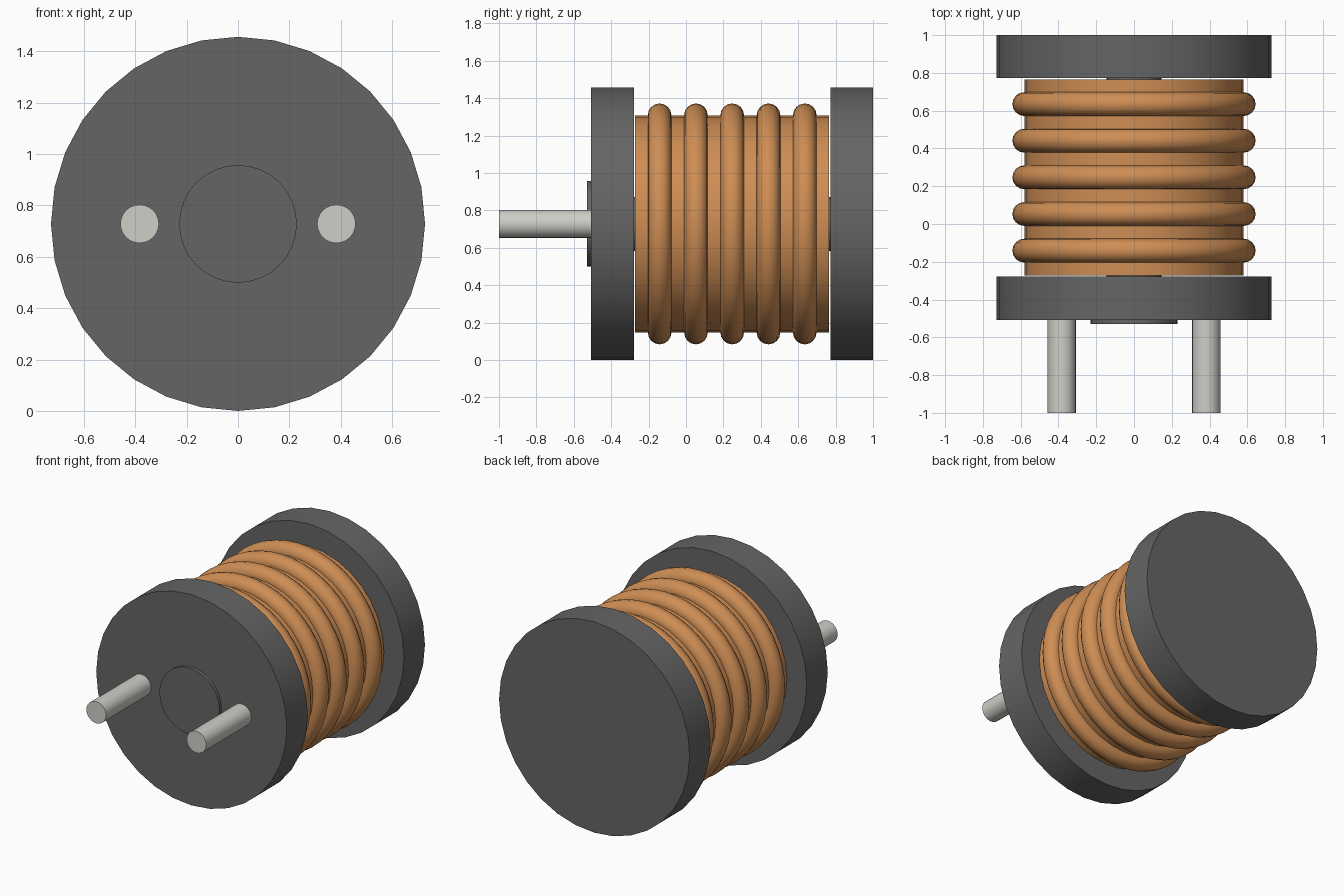
import bpy, math

if "Cube" in bpy.data.objects:
    bpy.data.objects.remove(bpy.data.objects["Cube"])

AXIS_Z = 0.728  # height of the coil axis, which runs along y


def material(name, rgb):
    m = bpy.data.materials.new(name)
    m.diffuse_color = (*rgb, 1)
    m.use_nodes = True
    m.node_tree.nodes["Principled BSDF"].inputs["Base Color"].default_value = m.diffuse_color
    return m


DARK = material("dark_ferrite", (0.13, 0.13, 0.13))
COPPER = material("copper", (0.62, 0.27, 0.09))
TIN = material("tinned_metal", (0.62, 0.62, 0.58))


def finish(name, mat):
    ob = bpy.context.object
    ob.name = ob.data.name = name
    ob.data.materials.append(mat)
    bpy.ops.object.shade_smooth_by_angle(angle=math.radians(35))


def disc(name, mat, radius, y0, y1, x=0.0, sides=32):
    bpy.ops.mesh.primitive_cylinder_add(
        vertices=sides, radius=radius, depth=y1 - y0,
        location=(x, (y0 + y1) / 2, AXIS_Z), rotation=(math.pi / 2, 0, 0))
    finish(name, mat)


# Bobbin: two flanges, a slim core and the boss at the front
disc("front_flange", DARK, 0.728, -0.507, -0.278)
disc("back_flange", DARK, 0.728, 0.772, 1.0)
disc("core", DARK, 0.145, -0.4, 0.9)
disc("front_boss", DARK, 0.229, -0.53, -0.45)

# Winding body with raised wire turns
disc("winding_body", COPPER, 0.58, -0.272, 0.764)
for i in range(5):
    bpy.ops.mesh.primitive_torus_add(
        major_radius=0.581, minor_radius=0.063,
        major_segments=48, minor_segments=16,
        location=(0, 0.247 + (i - 2) * 0.194, AXIS_Z),
        rotation=(math.pi / 2, 0, 0))
    finish(f"wire_turn_{i + 1}", COPPER)

# Terminal pins
for side, x in (("left", -0.383), ("right", 0.383)):
    disc(f"{side}_pin", TIN, 0.075, -1.0, -0.45, x=x, sides=24)
